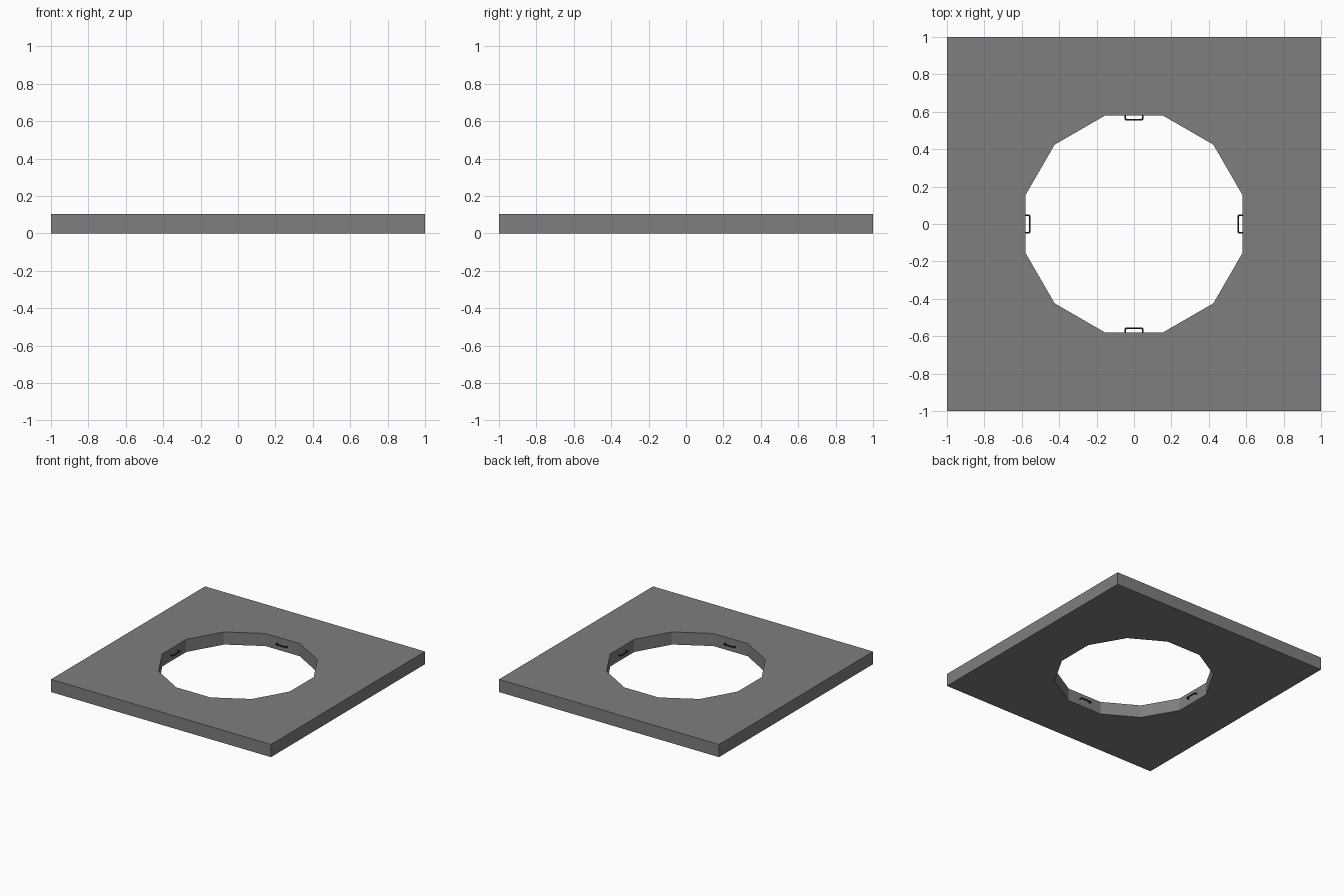
import bpy, bmesh, math
from mathutils import Vector

if "Cube" in bpy.data.objects:
    bpy.data.objects.remove(bpy.data.objects["Cube"])

def material(name, rgb):
    m = bpy.data.materials.new(name)
    m.diffuse_color = (*rgb, 1)
    m.use_nodes = True
    m.node_tree.nodes["Principled BSDF"].inputs["Base Color"].default_value = m.diffuse_color
    return m

stone = material("grey stone", (0.215, 0.207, 0.208))
iron = material("dark iron", (0.03, 0.03, 0.032))

T, R, N = 0.104, 0.6, 12   # plate thickness, hole radius, hole sides

# Square floor plate with a twelve-sided opening
bm = bmesh.new()
ring = [(R * math.cos(math.radians(15 + 30 * i)),
         R * math.sin(math.radians(15 + 30 * i))) for i in range(N)]
square = [(1, 1), (-1, 1), (-1, -1), (1, -1)]
levels = []
for z in (0, T):
    levels.append(([bm.verts.new((x, y, z)) for x, y in ring],
                   [bm.verts.new((x, y, z)) for x, y in square]))
for inner, outer in levels:
    for q in range(4):
        # corner q faces the hole vertex at 45 + 90q degrees
        a = 3 * q + 1
        bm.faces.new((outer[q], inner[a], inner[a - 1]))
        bm.faces.new((outer[q], inner[(a + 1) % N], inner[a]))
        bm.faces.new((outer[q], outer[(q + 1) % 4],
                      inner[(a + 2) % N], inner[(a + 1) % N]))
for k, n in ((0, N), (1, 4)):
    low, high = levels[0][k], levels[1][k]
    for i in range(n):
        j = (i + 1) % n
        bm.faces.new((low[i], low[j], high[j], high[i]))
bmesh.ops.recalc_face_normals(bm, faces=bm.faces)
me = bpy.data.meshes.new("floor_plate")
bm.to_mesh(me)
bm.free()
me.materials.append(stone)
bpy.context.collection.objects.link(bpy.data.objects.new("floor_plate", me))

# Four staple-shaped handles on the walls of the opening
wall, out, half, c = R * math.cos(math.radians(15)), 0.557, 0.047, 0.008
path = [(wall + 0.01, -half), (out + c, -half), (out + c * 0.3, -half + c * 0.3),
        (out, -half + c)]
path += [(x, -y) for x, y in reversed(path)]
for i, side in enumerate(("right", "back", "left", "front")):
    cu = bpy.data.curves.new(side + "_handle", 'CURVE')
    cu.dimensions = '3D'
    cu.bevel_depth = 0.005
    cu.bevel_resolution = 1
    cu.use_fill_caps = True
    sp = cu.splines.new('POLY')
    sp.points.add(len(path) - 1)
    for p, (x, y) in zip(sp.points, path):
        p.co = (x, y, 0, 1)
    cu.materials.append(iron)
    ob = bpy.data.objects.new(side + "_handle", cu)
    ob.location = Vector((0, 0, T / 2))
    ob.rotation_euler.z = math.radians(90 * i)
    bpy.context.collection.objects.link(ob)
